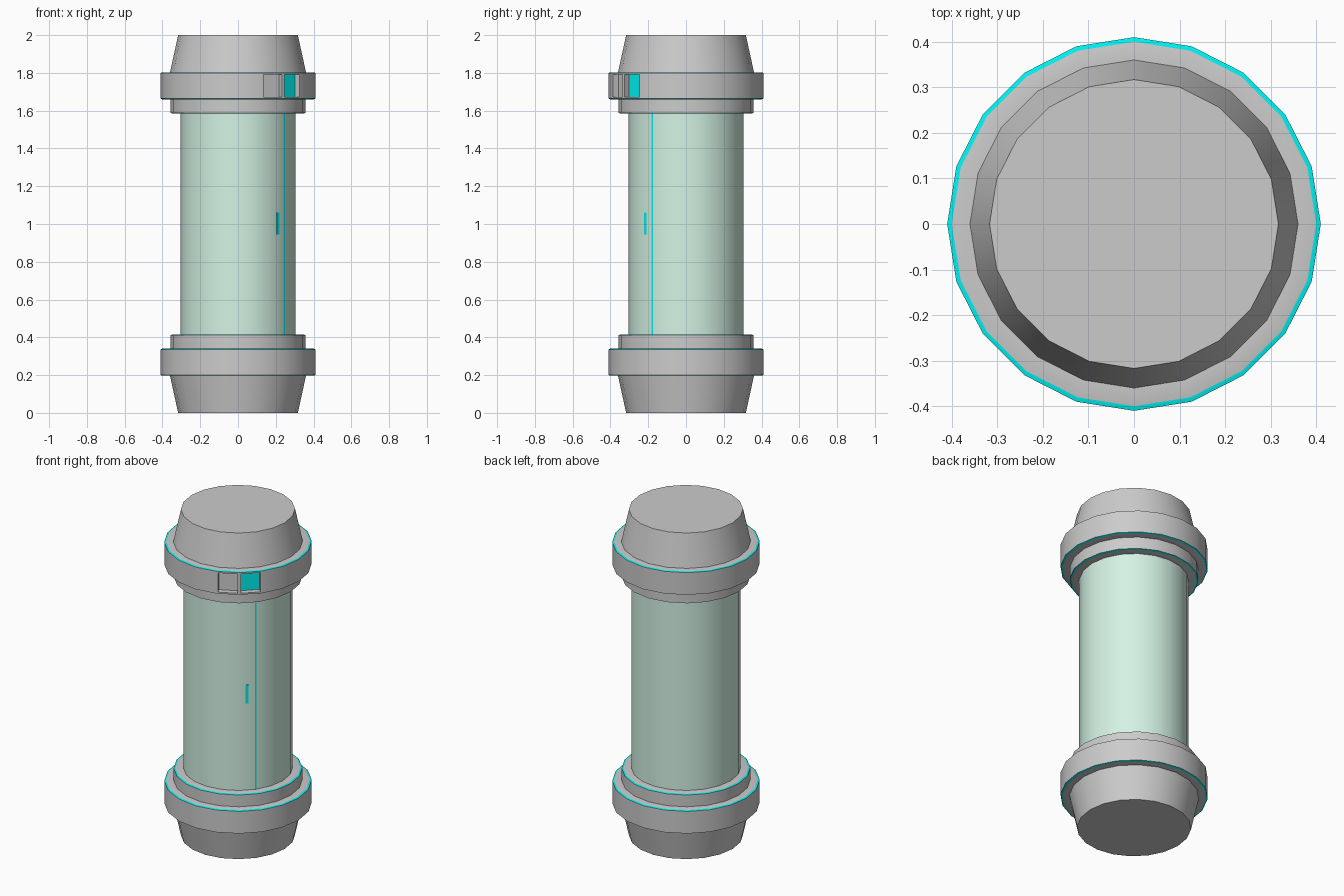
import bpy, bmesh, math
from mathutils import Matrix

if "Cube" in bpy.data.objects:
    bpy.data.objects.remove(bpy.data.objects["Cube"])

SIDES = 20


def material(name, rgb):
    m = bpy.data.materials.new(name)
    m.diffuse_color = (*rgb, 1)
    m.use_nodes = True
    m.node_tree.nodes["Principled BSDF"].inputs["Base Color"].default_value = m.diffuse_color
    return m


grey = material("grey", (0.8, 0.8, 0.8))
glow = material("cyan_trim", (0.0, 0.9, 0.9))
glass = material("green_glass", (0.66, 0.9, 0.78))


def finish(bm, name, mats):
    mesh = bpy.data.meshes.new(name)
    bm.to_mesh(mesh)
    bm.free()
    for m in mats:
        mesh.materials.append(m)
    ob = bpy.data.objects.new(name, mesh)
    bpy.context.collection.objects.link(ob)
    bpy.ops.object.select_all(action='DESELECT')
    ob.select_set(True)
    bpy.context.view_layer.objects.active = ob
    bpy.ops.object.shade_smooth_by_angle(angle=math.radians(30))
    return ob


def revolve(profile, trim=()):
    """Turn a (radius, z) profile into a closed 20-sided solid; trim lists cyan segments."""
    bm = bmesh.new()
    rings = []
    for r, z in profile:
        rings.append([bm.verts.new((r * math.cos(a), r * math.sin(a), z))
                      for a in (2 * math.pi * i / SIDES for i in range(SIDES))])
    for k, (a, b) in enumerate(zip(rings, rings[1:])):
        for i in range(SIDES):
            j = (i + 1) % SIDES
            f = bm.faces.new((a[i], a[j], b[j], b[i]))
            f.material_index = 1 if k in trim else 0
    bm.faces.new(rings[0])
    bm.faces.new(rings[-1])
    bmesh.ops.recalc_face_normals(bm, faces=bm.faces)
    return bm


# End caps: tapered foot, wide ring and step, with cyan edges
cap = [(0.317, 0), (0.36, 0.197), (0.4, 0.197), (0.41, 0.2), (0.41, 0.336),
       (0.4, 0.34), (0.358, 0.34), (0.358, 0.412), (0.348, 0.415), (0.29, 0.415)]
trim = (2, 4, 7)
finish(revolve(cap, trim), "lower_cap", (grey, glow))

upper = revolve([(r, 2 - z) for r, z in cap], trim)

# Two recessed windows in the upper ring, the second one lit
for angle, mat in ((-63, 0), (-45, 1)):
    a = math.radians(angle)
    face = min((f for f in upper.faces if f.calc_center_median().xy.length > 0.39
                and abs(f.normal.z) < 0.1),
               key=lambda f: (f.calc_center_median()
                              - Matrix.Rotation(a, 3, 'Z').col[0] * 0.4).xy.length)
    bmesh.ops.inset_individual(upper, faces=[face], thickness=0.013, depth=0)
    bmesh.ops.inset_individual(upper, faces=[face], thickness=0.0005, depth=-0.033)
    face.material_index = mat
finish(upper, "upper_cap", (grey, glow))

# Glass tube
finish(revolve([(0.304, 0.41), (0.304, 1.59)]), "glass_tube", (glass,))


def strip(name, angle, radius, width, z0, z1):
    bm = bmesh.new()
    bmesh.ops.create_cube(bm, size=1, matrix=Matrix.Rotation(math.radians(angle), 4, 'Z')
                          @ Matrix.Translation((radius, 0, (z0 + z1) / 2))
                          @ Matrix.Diagonal((0.008, width, z1 - z0, 1)))
    finish(bm, name, (glow,))


# Door seam and handle
strip("door_seam", -36, 0.301, 0.01, 0.412, 1.588)
strip("door_handle", -45.5, 0.299, 0.018, 0.945, 1.06)
